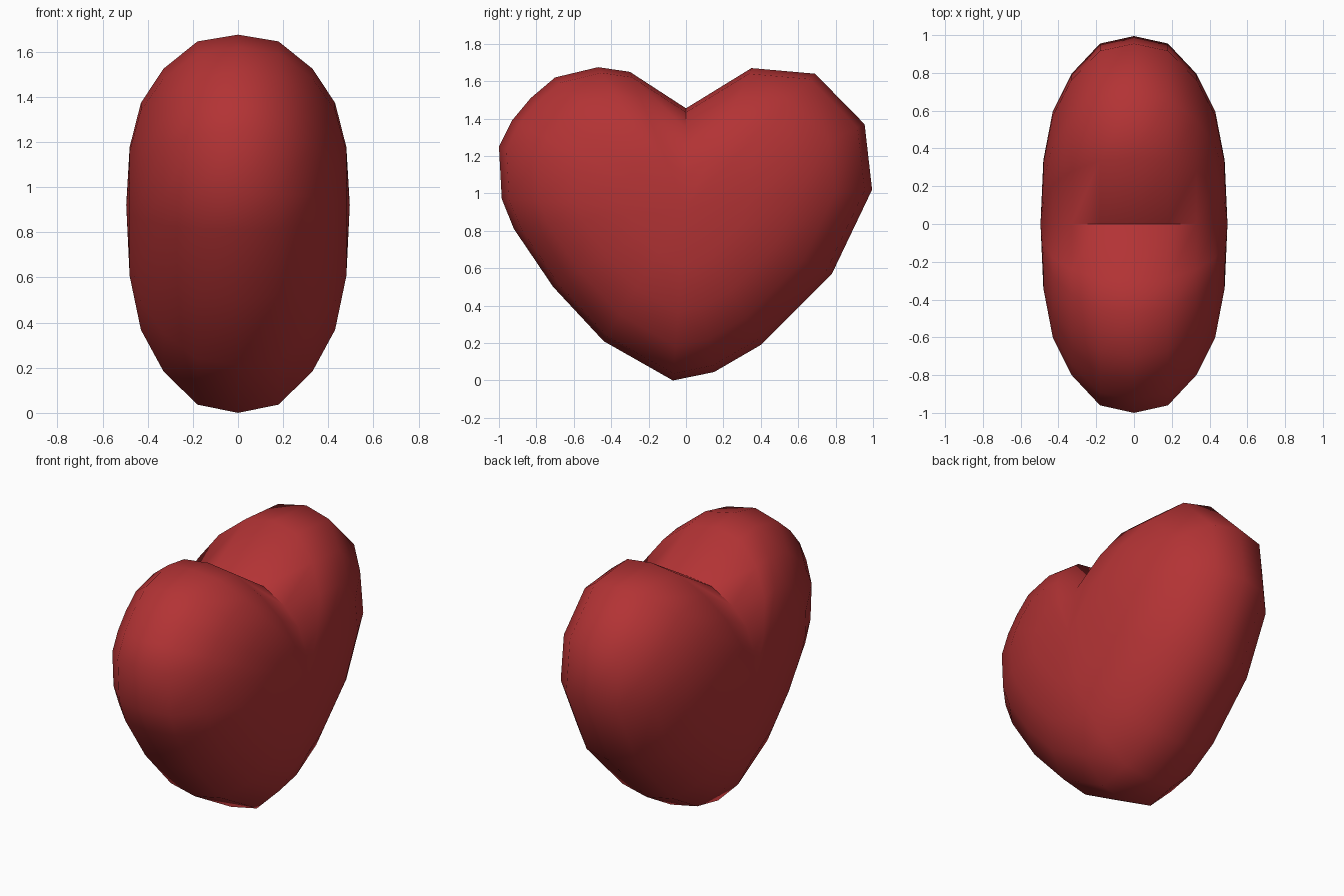
import bpy, bmesh, math

cube = bpy.data.objects.get("Cube")
if cube:
    bpy.data.objects.remove(cube)

# Heart outline in the y-z plane, starting at the cleft
OUTLINE = [(0, 1.455), (.35, 1.67), (.69, 1.64), (.955, 1.37), (.995, 1.02),
           (.78, .57), (.40, .19), (.15, .045), (-.07, 0), (-.44, .21),
           (-.71, .50), (-.92, .81), (-.985, .97), (-1, 1.25), (-.93, 1.39),
           (-.83, 1.51), (-.70, 1.62), (-.47, 1.675), (-.30, 1.65)]
CENTRE_Z = .92

# Half thickness and outline scale of each ring, from the middle outwards
RINGS = [(0, 1), (.18, .96), (.33, .80), (.43, .60), (.48, .34)]
POLE = .495

profile = [(-x, s) for x, s in reversed(RINGS[1:])] + RINGS

bm = bmesh.new()
loops = []
for x, s in profile:
    loops.append([bm.verts.new((x, y * s, CENTRE_Z + (z - CENTRE_Z) * s))
                  for y, z in OUTLINE])

# Skin between neighbouring rings
n = len(OUTLINE)
for a, b in zip(loops, loops[1:]):
    for i in range(n):
        j = (i + 1) % n
        bm.faces.new((a[i], a[j], b[j], b[i]))

# Rounded side caps
for loop, x in ((loops[0], -POLE), (loops[-1], POLE)):
    pole = bm.verts.new((x, 0, CENTRE_Z))
    for i in range(n):
        bm.faces.new((loop[i], loop[(i + 1) % n], pole))

bmesh.ops.recalc_face_normals(bm, faces=bm.faces)
mesh = bpy.data.meshes.new("heart")
bm.to_mesh(mesh)
bm.free()
heart = bpy.data.objects.new("heart", mesh)
bpy.context.collection.objects.link(heart)

# Colour
red = bpy.data.materials.new("deep_red")
red.use_nodes = True
colour = (.45, .033, .035, 1)
red.diffuse_color = colour
red.node_tree.nodes["Principled BSDF"].inputs["Base Color"].default_value = colour
mesh.materials.append(red)

# Smooth skin with a sharp cleft
bpy.ops.object.select_all(action='DESELECT')
heart.select_set(True)
bpy.context.view_layer.objects.active = heart
bpy.ops.object.shade_smooth_by_angle(angle=math.radians(55))
